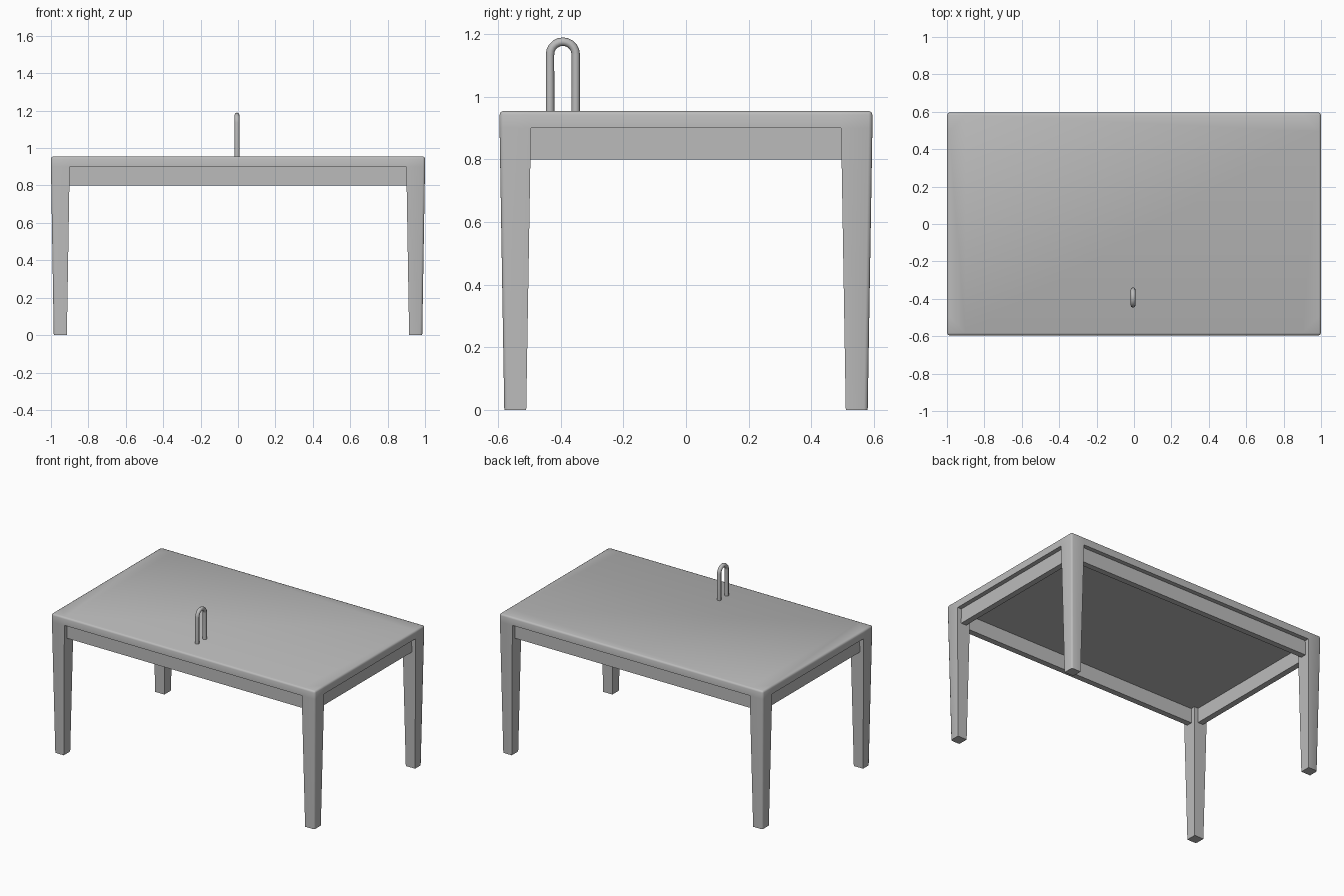
import bpy
import bmesh
import math

cube = bpy.data.objects.get("Cube")
if cube:
    bpy.data.objects.remove(cube, do_unlink=True)

GREY = (0.5, 0.5, 0.5, 1.0)
grey = bpy.data.materials.new("plain grey")
grey.use_nodes = True
grey.diffuse_color = GREY
grey.node_tree.nodes["Principled BSDF"].inputs["Base Color"].default_value = GREY

HALF_X, HALF_Y = 1.0, 0.595
TOP, UNDERSIDE = 0.955, 0.90
LEG = 0.10          # leg width under the top
TAPER = 0.7         # foot width relative to the leg top


def finish(obj):
    """Give an object its material and smooth shading with sharp corners."""
    obj.data.materials.clear()
    obj.data.materials.append(grey)
    bpy.ops.object.select_all(action='DESELECT')
    obj.select_set(True)
    bpy.context.view_layer.objects.active = obj
    bpy.ops.object.shade_smooth_by_angle(angle=math.radians(50))


def add_mesh(name, bm):
    bmesh.ops.recalc_face_normals(bm, faces=bm.faces)
    mesh = bpy.data.meshes.new(name)
    bm.to_mesh(mesh)
    bm.free()
    obj = bpy.data.objects.new(name, mesh)
    bpy.context.collection.objects.link(obj)
    finish(obj)
    return obj


def box(name, lo, hi):
    bm = bmesh.new()
    bmesh.ops.create_cube(bm, size=1)
    for v in bm.verts:
        for i in range(3):
            v.co[i] = lo[i] if v.co[i] < 0 else hi[i]
    return add_mesh(name, bm)


# Table top and legs: one block, with the corner squares pulled down into legs
bm = bmesh.new()
xs = (-HALF_X, LEG - HALF_X, HALF_X - LEG, HALF_X)
ys = (-HALF_Y, LEG - HALF_Y, HALF_Y - LEG, HALF_Y)
grid = [[bm.verts.new((x, y, UNDERSIDE)) for y in ys] for x in xs]
corners = []
for i in range(3):
    for j in range(3):
        face = bm.faces.new((grid[i][j], grid[i][j + 1],
                             grid[i + 1][j + 1], grid[i + 1][j]))
        if i != 1 and j != 1:
            corners.append(face)

rim = [e for e in bm.edges if e.is_boundary]
walls = bmesh.ops.extrude_edge_only(bm, edges=rim)["geom"]
for v in walls:
    if isinstance(v, bmesh.types.BMVert):
        v.co.z = TOP
bmesh.ops.contextual_create(bm, geom=[e for e in walls if isinstance(e, bmesh.types.BMEdge)
                                      and all(v.co.z > UNDERSIDE + 0.01 for v in e.verts)])

for face in corners:
    foot = bmesh.ops.extrude_discrete_faces(bm, faces=[face])["faces"][0]
    centre = foot.calc_center_median()
    for v in foot.verts:
        v.co.x = centre.x + (v.co.x - centre.x) * TAPER
        v.co.y = centre.y + (v.co.y - centre.y) * TAPER
        v.co.z = 0
bmesh.ops.remove_doubles(bm, verts=bm.verts, dist=0.0005)
bmesh.ops.recalc_face_normals(bm, faces=bm.faces)


# Round the top rim and the outer corner of each leg
def is_outer(edge):
    if all(v.co.z > TOP - 0.001 for v in edge.verts):
        return len(edge.link_faces) == 2
    a, b = edge.verts
    if abs(a.co.z - b.co.z) < 0.01:
        return False
    return all(abs(v.co.x) > HALF_X - 0.02 and abs(v.co.y) > HALF_Y - 0.02
               for v in edge.verts)


bmesh.ops.bevel(bm, geom=[e for e in bm.edges if is_outer(e)], offset=0.012,
                segments=2, profile=0.5, affect='EDGES')
add_mesh("table_top_and_legs", bm)

# Apron rails, set back from the edge and running between the legs
IN, OUT = 0.07, 0.03
for side, label in ((-1, "front"), (1, "back")):
    y = sorted((side * (HALF_Y - IN), side * (HALF_Y - OUT)))
    box(label + "_apron", (LEG - HALF_X - 0.02, y[0], 0.8),
        (HALF_X - LEG + 0.02, y[1], UNDERSIDE + 0.01))
for side, label in ((-1, "right"), (1, "left")):
    x = sorted((side * (HALF_X - IN), side * (HALF_X - OUT)))
    box(label + "_apron", (x[0], LEG - HALF_Y - 0.02, 0.8),
        (x[1], HALF_Y - LEG + 0.02, UNDERSIDE + 0.01))

# Arched tube standing on the top
RADIUS, ARC, MID_Y, SPRING, STEPS = 0.0135, 0.041, -0.393, 1.135, 10
path = [(MID_Y - ARC, TOP - 0.01)]
for k in range(STEPS + 1):
    a = math.pi * (1 - k / STEPS)
    path.append((MID_Y + ARC * math.cos(a), SPRING + ARC * math.sin(a)))
path.append((MID_Y + ARC, TOP - 0.01))

curve = bpy.data.curves.new("arched_tube", 'CURVE')
curve.dimensions = '3D'
curve.bevel_depth = RADIUS
curve.bevel_resolution = 2
curve.use_fill_caps = True
spline = curve.splines.new('POLY')
spline.points.add(len(path) - 1)
for point, (y, z) in zip(spline.points, path):
    point.co = (-0.005, y, z, 1)
tube = bpy.data.objects.new("arched_tube", curve)
bpy.context.collection.objects.link(tube)
bpy.ops.object.select_all(action='DESELECT')
tube.select_set(True)
bpy.context.view_layer.objects.active = tube
bpy.ops.object.convert(target='MESH')
finish(bpy.context.view_layer.objects.active)
